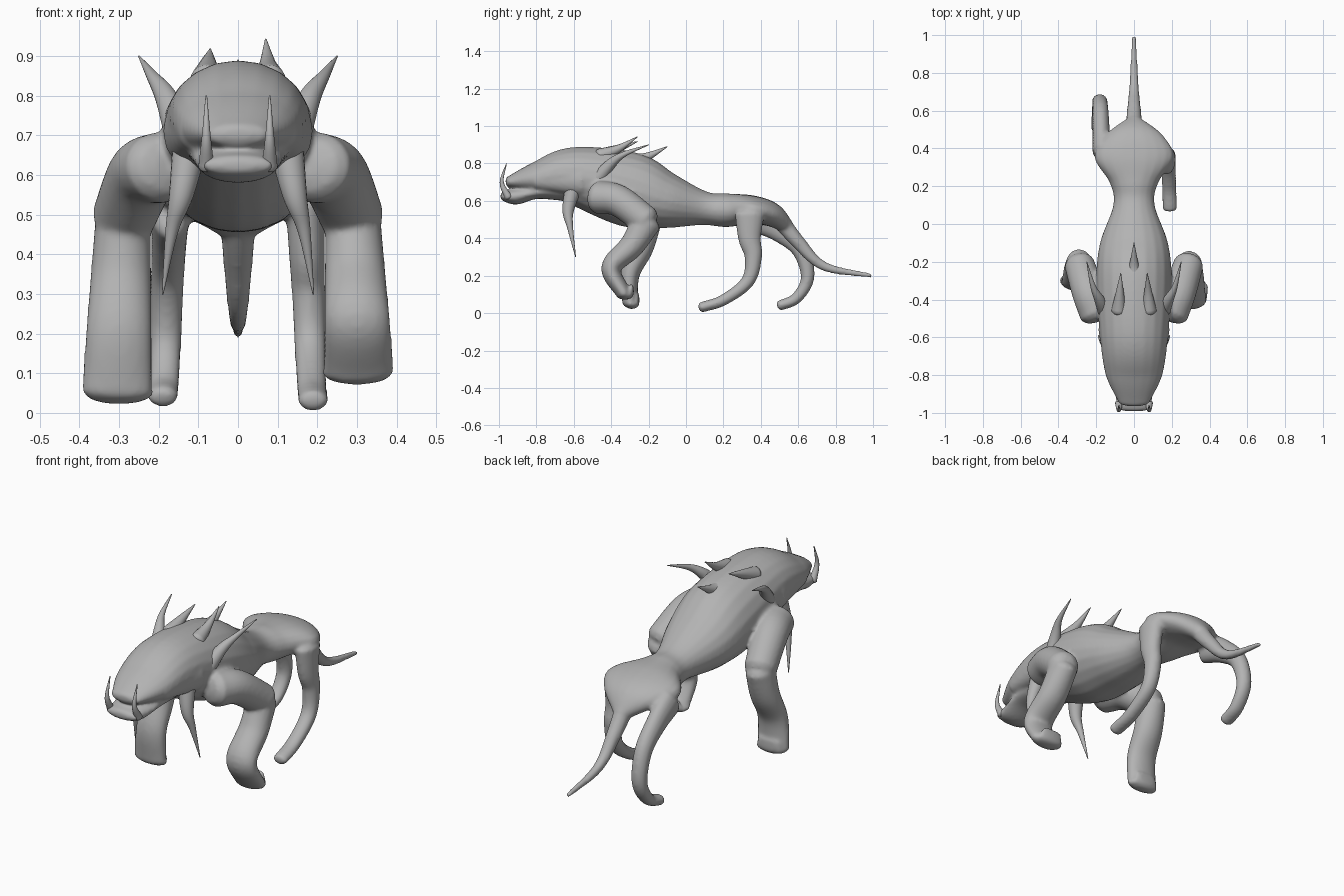
import bpy, bmesh, math
from mathutils import Vector

cube = bpy.data.objects.get("Cube")
if cube:
    bpy.data.objects.remove(cube, do_unlink=True)

SIDES, STEPS = 20, 8
grey = (.45, .45, .45, 1)
hide = bpy.data.materials.new("grey hide")
hide.use_nodes = True
hide.diffuse_color = grey
hide.node_tree.nodes["Principled BSDF"].inputs["Base Color"].default_value = grey


def spline(rows):
    """Smooth rows of (x, y, z, half width, half depth) into closer ones."""
    points = [Vector(row) for row in rows]
    before = points[0] * 2 - points[1]
    after = points[-1] * 2 - points[-2]
    padded = [before] + points + [after]
    smooth = []
    for a, b, c, d in zip(padded, padded[1:], padded[2:], padded[3:]):
        leave, arrive = (c - a) / 2, (d - b) / 2
        for step in range(STEPS):
            t = step / STEPS
            rise = t * t * (3 - 2 * t)
            smooth.append(b.lerp(c, rise) + leave * t * (1 - t) ** 2 - arrive * t * t * (1 - t))
    return smooth + [points[-1]]


def rounded_end(frame, sign):
    """Shrinking sections that round off one end of a tube."""
    spot, along, width, depth = frame
    reach = along * sign * min(width, depth) / 2
    return [(spot + reach * math.sin(angle), along, width * math.cos(angle), depth * math.cos(angle))
            for angle in (math.radians(40), math.radians(70))]


def tube(bm, rows):
    """Loft a closed tube with oval sections."""
    path = spline(rows)
    spots = [Vector(row[:3]) for row in path]
    frames = []
    for i, row in enumerate(path):
        ahead = spots[min(i + 1, len(spots) - 1)]
        behind = spots[max(i - 1, 0)]
        frames.append((spots[i], (ahead - behind).normalized(), row[3], row[4]))
    start = rounded_end(frames[0], -1)
    frames = start[::-1] + frames + rounded_end(frames[-1], 1)
    rings = []
    for spot, along, width, depth in frames:
        across = Vector((1, 0, 0))
        across = (across - along * across.dot(along)).normalized()
        up = across.cross(along)
        angles = [math.tau * k / SIDES for k in range(SIDES)]
        rings.append([bm.verts.new(spot + across * width * math.cos(angle) + up * depth * math.sin(angle))
                      for angle in angles])
    for ring, following in zip(rings, rings[1:]):
        for k in range(SIDES):
            bm.faces.new((ring[k - 1], ring[k], following[k], following[k - 1]))
    bm.faces.new(rings[0])
    bm.faces.new(rings[-1])


def trunk(bm, rows):
    """Tube on the centre line from rows of (y, top, bottom, half width)."""
    tube(bm, [(0, y, (top + bottom) / 2, width, (top - bottom) / 2)
              for y, top, bottom, width in rows])


def limb(bm, path, spread, widths, depths, side=1, ease=1):
    """Tapered tube along (y, z) points, spreading from one x to another."""
    rows = []
    for i, (y, z) in enumerate(path):
        t = i / (len(path) - 1)
        left = (1 - t) ** ease

        def blend(pair):
            return pair[0] * left + pair[1] * (1 - left)
        x = spread[0] + (spread[1] - spread[0]) * t
        rows.append((x * side, y, z, blend(widths), blend(depths)))
    tube(bm, rows)


def finish(bm, name):
    """Turn the lofted tubes into a smooth named object."""
    bmesh.ops.recalc_face_normals(bm, faces=bm.faces)
    for face in bm.faces:
        face.smooth = True
    mesh = bpy.data.meshes.new(name)
    bm.to_mesh(mesh)
    bm.free()
    mesh.materials.append(hide)
    obj = bpy.data.objects.new(name, mesh)
    bpy.context.collection.objects.link(obj)
    return obj


def horn(name, path, spread, thickness, side=1):
    """Separate spike that tapers to a point."""
    bm = bmesh.new()
    taper = (thickness, .002)
    limb(bm, path, spread, taper, taper, side)
    finish(bm, name)


flesh = bmesh.new()

# Head, torso and hips
trunk(flesh, [
    (-.95, .73, .67, .08), (-.8, .81, .63, .15), (-.6, .89, .58, .18), (-.3, .86, .46, .2),
    (-.1, .75, .45, .18), (.1, .65, .47, .11), (.22, .64, .46, .13), (.35, .63, .48, .21),
    (.46, .59, .46, .16), (.55, .49, .42, .04)])

# Lower jaw
trunk(flesh, [(-.98, .65, .6, .09), (-.91, .67, .58, .1), (-.8, .68, .61, .12),
              (-.65, .7, .6, .12)])

# Tail
limb(flesh, [(.47, .54), (.6, .38), (.74, .25), (.99, .2)],
     spread=(0, 0), widths=(.05, .012), depths=(.05, .012))

# Cheeks and upper forelegs
for side in (1, -1):
    limb(flesh, [(-.8, .71), (-.55, .71)], spread=(.1, .14),
         widths=(.05, .05), depths=(.05, .08), side=side)
    limb(flesh, [(-.47, .62), (-.36, .6), (-.21, .49)], spread=(.19, .29),
         widths=(.1, .08), depths=(.09, .08), side=side)

# Lower forelegs with a hooked toe: left one lifted, right one planted
lifted = [(-.21, .49), (-.29, .36), (-.4, .24), (-.33, .1)]
planted = [(-.21, .49), (-.24, .35), (-.3, .21), (-.3, .05)]
for side, path in ((1, lifted), (-1, planted)):
    limb(flesh, path, spread=(.29, .305), widths=(.07, .09), depths=(.08, .04), side=side)
    y, z = path[-1]
    limb(flesh, [(y, z), (y + .03, z), (y + .04, z + .05)], spread=(.3, .3),
         widths=(.09, .06), depths=(.03, .01), side=side)

# Hind legs: left one reaching forward, right one pushing back
reaching = [(.34, .53), (.34, .4), (.36, .3), (.33, .17), (.2, .07), (.08, .03)]
pushing = [(.38, .51), (.5, .44), (.61, .34), (.65, .19), (.59, .08), (.5, .04)]
for side, path in ((1, reaching), (-1, pushing)):
    limb(flesh, path, spread=(.17, .19), widths=(.05, .038), depths=(.08, .028),
         side=side, ease=2)

# Fuse the flesh into one soft skin
body = finish(flesh, "body")
remesh = body.modifiers.new("fuse", "REMESH")
remesh.mode = "VOXEL"
remesh.voxel_size = .009
remesh.use_smooth_shade = True
soften = body.modifiers.new("soften", "SMOOTH")
soften.factor = .5
soften.iterations = 8

for side, label in ((1, "left"), (-1, "right")):
    # Tusk rising from the jaw
    horn(label + "_tusk", [(-.95, .62), (-.985, .7), (-.96, .8)],
         spread=(.08, .08), thickness=.02, side=side)
    # Long spike hanging from the cheek
    horn(label + "_cheek_spike", [(-.6, .68), (-.63, .55), (-.62, .46), (-.59, .3)],
         spread=(.12, .19), thickness=.045, side=side)
    # Large horn sweeping back and out
    horn(label + "_horn", [(-.47, .72), (-.4, .8), (-.33, .85), (-.2, .9)],
         spread=(.15, .25), thickness=.04, side=side)
    # Small spike on the crest, taller on the left
    horn(label + "_crest_spike", [(-.46, .84), (-.36, .88), (-.26, .93 + side / 80)],
         spread=(.08, .07), thickness=.04, side=side)

# Middle spike behind the crest
horn("back_spike", [(-.3, .81), (-.22, .83), (-.1, .89)], spread=(0, 0), thickness=.05)
